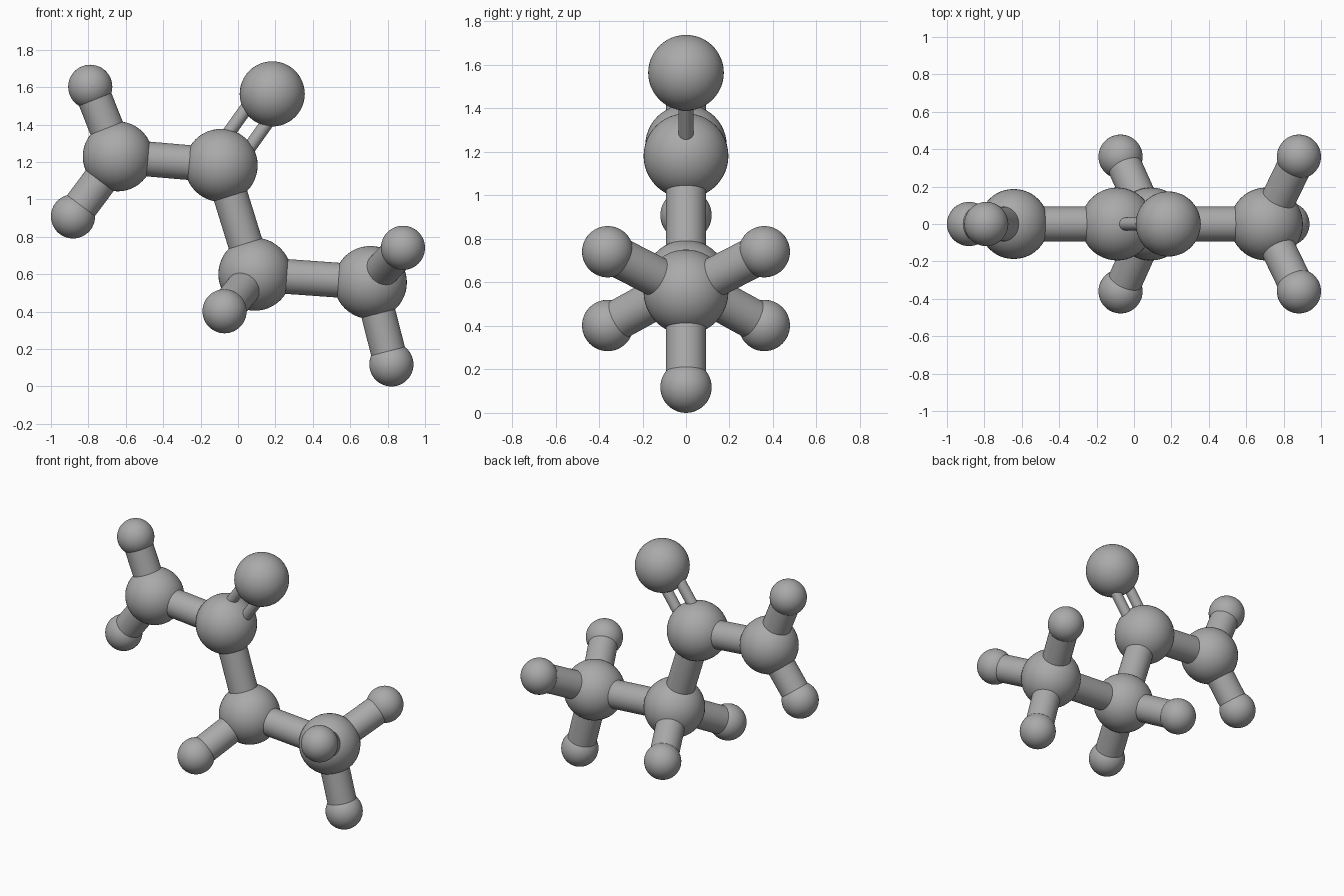
import bpy
from mathutils import Vector

cube = bpy.data.objects.get("Cube")
if cube:
    bpy.data.objects.remove(cube, do_unlink=True)

GREY = (0.4, 0.4, 0.4, 1.0)
mat = bpy.data.materials.new("neutral grey")
mat.use_nodes = True
mat.diffuse_color = GREY
mat.node_tree.nodes["Principled BSDF"].inputs["Base Color"].default_value = GREY

BIG, MEDIUM, OXYGEN, SMALL = 0.195, 0.187, 0.174, 0.118
BOND, THIN_BOND, THIN_OFFSET = 0.093, 0.035, 0.068

# Atoms: name -> (centre, radius)
atoms = {
    "nitrogen": ((-0.643, 0, 1.23), MEDIUM),
    "carbonyl_carbon": ((-0.09, 0, 1.182), BIG),
    "oxygen": ((0.183, 0, 1.564), OXYGEN),
    "middle_carbon": ((0.09, 0, 0.6), BIG),
    "end_carbon": ((0.708, 0, 0.556), BIG),
    "upper_amine_hydrogen": ((-0.79, 0, 1.602), SMALL),
    "lower_amine_hydrogen": ((-0.882, 0, 0.909), SMALL),
    "bottom_hydrogen": ((0.82, 0, 0.118), SMALL),
}
bonds = [
    ("nitrogen", "carbonyl_carbon"),
    ("carbonyl_carbon", "middle_carbon"),
    ("middle_carbon", "end_carbon"),
    ("nitrogen", "upper_amine_hydrogen"),
    ("nitrogen", "lower_amine_hydrogen"),
    ("end_carbon", "bottom_hydrogen"),
]
# Hydrogens mirrored front to back
for side, s in (("front", -1), ("back", 1)):
    for parent, x, z in (("middle_carbon", -0.072, 0.402), ("end_carbon", 0.882, 0.741)):
        name = f"{side}_{parent}_hydrogen"
        atoms[name] = ((x, s * 0.36, z), SMALL)
        bonds.append((parent, name))


def finish(name):
    obj = bpy.context.object
    obj.name = name
    obj.data.materials.append(mat)
    bpy.ops.object.shade_smooth_by_angle()


def add_rod(name, a, b, radius):
    axis = b - a
    bpy.ops.mesh.primitive_cylinder_add(
        vertices=48, radius=radius, depth=axis.length, location=(a + b) / 2,
        rotation=axis.to_track_quat("Z", "Y").to_euler())
    finish(name)


# Balls
for name, (centre, radius) in atoms.items():
    bpy.ops.mesh.primitive_uv_sphere_add(
        segments=48, ring_count=24, radius=radius, location=centre)
    finish(name)

# Single bonds
for start, end in bonds:
    add_rod(f"bond_{start}_to_{end}", Vector(atoms[start][0]), Vector(atoms[end][0]), BOND)

# Double bond: two thin parallel rods
a, b = Vector(atoms["carbonyl_carbon"][0]), Vector(atoms["oxygen"][0])
across = (b - a).cross(Vector((0, 1, 0))).normalized()
for name, s in (("left", 1), ("right", -1)):
    shift = across * s * THIN_OFFSET
    add_rod(f"double_bond_{name}_rod", a + shift, b + shift, THIN_BOND)
